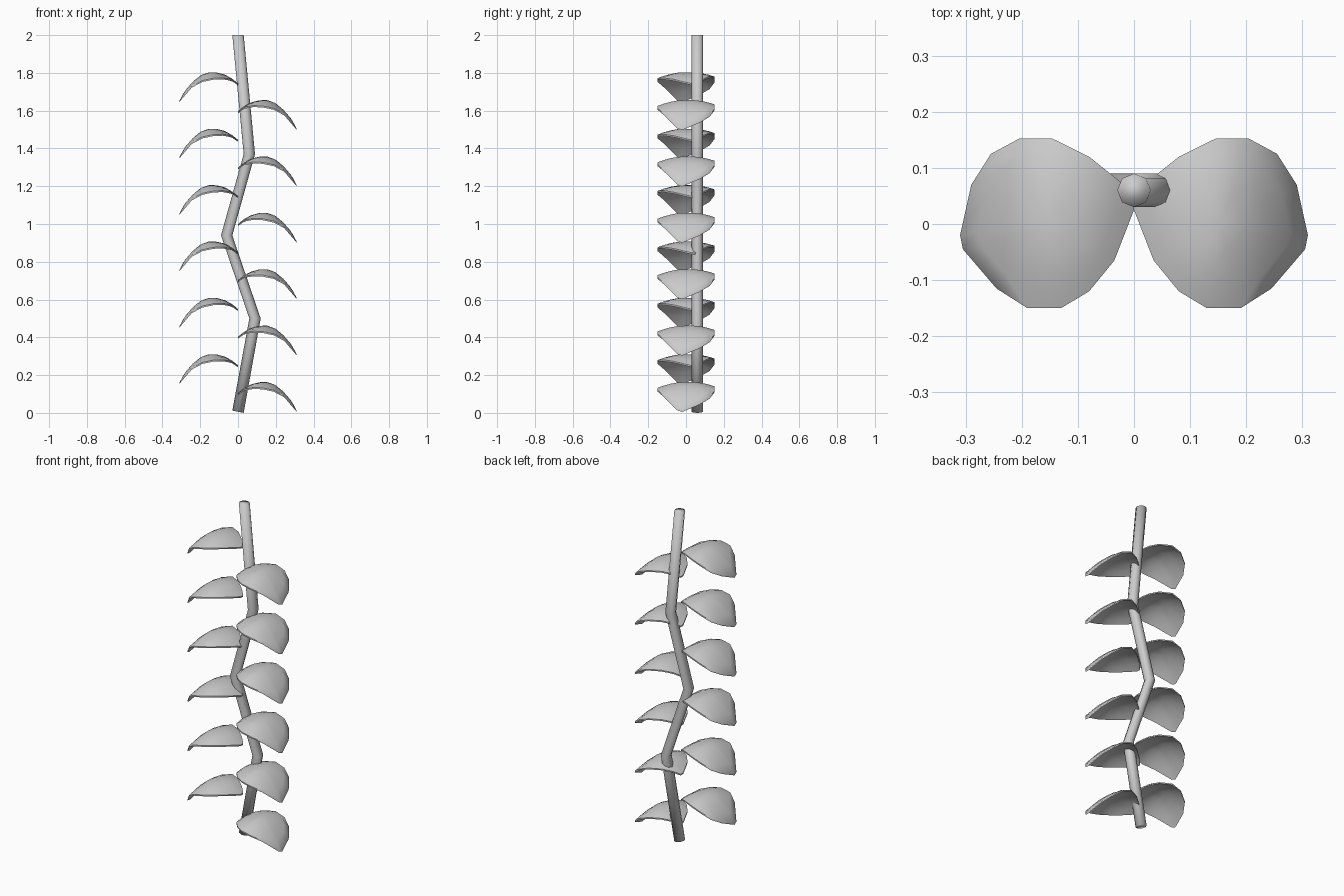
import bpy, bmesh, math

if "Cube" in bpy.data.objects:
    bpy.data.objects.remove(bpy.data.objects["Cube"])

mat = bpy.data.materials.new("plain grey")
mat.diffuse_color = (0.6, 0.6, 0.6, 1)
mat.use_nodes = True
mat.node_tree.nodes["Principled BSDF"].inputs["Base Color"].default_value = mat.diffuse_color


def make(name, bm):
    bmesh.ops.recalc_face_normals(bm, faces=bm.faces)
    for f in bm.faces:
        f.smooth = True
    me = bpy.data.meshes.new(name)
    bm.to_mesh(me)
    bm.free()
    me.materials.append(mat)
    ob = bpy.data.objects.new(name, me)
    bpy.context.collection.objects.link(ob)
    return ob


# Zigzag stem: octagonal rings joined along a bent path (x, z)
path = [(0, 0.006), (0.09, 0.5), (-0.06, 0.94), (0.06, 1.37), (0, 2.0)]
bm = bmesh.new()
rings = []
for i, (x, z) in enumerate(path):
    ring = []
    for k in range(8):
        a = math.tau * k / 8
        c, s = 0.03 * math.cos(a), 0.03 * math.sin(a)
        tilt = -0.2 * c if i == 0 else 0
        ring.append(bm.verts.new((x + c, 0.06 + s, z + tilt)))
    rings.append(ring)
for lo, hi in zip(rings, rings[1:]):
    for k in range(8):
        n = (k + 1) % 8
        bm.faces.new((lo[k], lo[n], hi[n], hi[k]))
bm.faces.new(rings[0])
bm.faces.new(rings[-1])
make("stem", bm)

# Leaf outline seen from above and arched height along its length
outline = [(0, 0.025), (0.035, -0.065), (0.08, -0.12), (0.13, -0.15), (0.19, -0.15),
           (0.245, -0.115), (0.305, -0.045), (0.31, -0.02), (0.29, 0.07),
           (0.255, 0.125), (0.205, 0.152), (0.145, 0.152), (0.08, 0.12), (0.03, 0.08), (0, 0.05)]
arch = [(0, 0.105), (0.05, 0.145), (0.1, 0.161), (0.15, 0.165), (0.2, 0.147),
        (0.25, 0.105), (0.29, 0.055), (0.311, 0.012)]


def height(x, y):
    for (x0, z0), (x1, z1) in zip(arch, arch[1:]):
        if x <= x1:
            z = z0 + (z1 - z0) * (x - x0) / (x1 - x0)
            break
    return z - 1.2 * (y - 0.01) ** 2


def leaf(name, side, base):
    bm = bmesh.new()
    layers = []
    # upper skin and lower skin, each a set of shrinking rings
    for drop in (0, 0.008):
        skin = []
        for s in (1, 0.8, 0.55, 0.28):
            ring = []
            for px, py in outline:
                x, y = 0.155 + (px - 0.155) * s, py * s
                ring.append(bm.verts.new((side * x, y, base + max(0, height(x, y) - drop))))
            skin.append(ring)
        mid = bm.verts.new((side * 0.155, 0, base + height(0.155, 0) - drop))
        n = len(outline)
        for a, b in zip(skin, skin[1:]):
            for k in range(n):
                bm.faces.new((a[k], a[(k + 1) % n], b[(k + 1) % n], b[k]))
        for k in range(n):
            bm.faces.new((skin[-1][k], skin[-1][(k + 1) % n], mid))
        layers.append(skin[0])
    # rim
    top, low = layers
    for k in range(n):
        bm.faces.new((top[k], top[(k + 1) % n], low[(k + 1) % n], low[k]))
    ob = make(name, bm)
    ob.data.set_sharp_from_angle(angle=math.radians(50))


# Six leaves on each side, alternating up the stem
for i in range(6):
    leaf(f"right_leaf_{i + 1}", 1, 0.2985 * i)
    leaf(f"left_leaf_{i + 1}", -1, 0.147 + 0.2985 * i)
